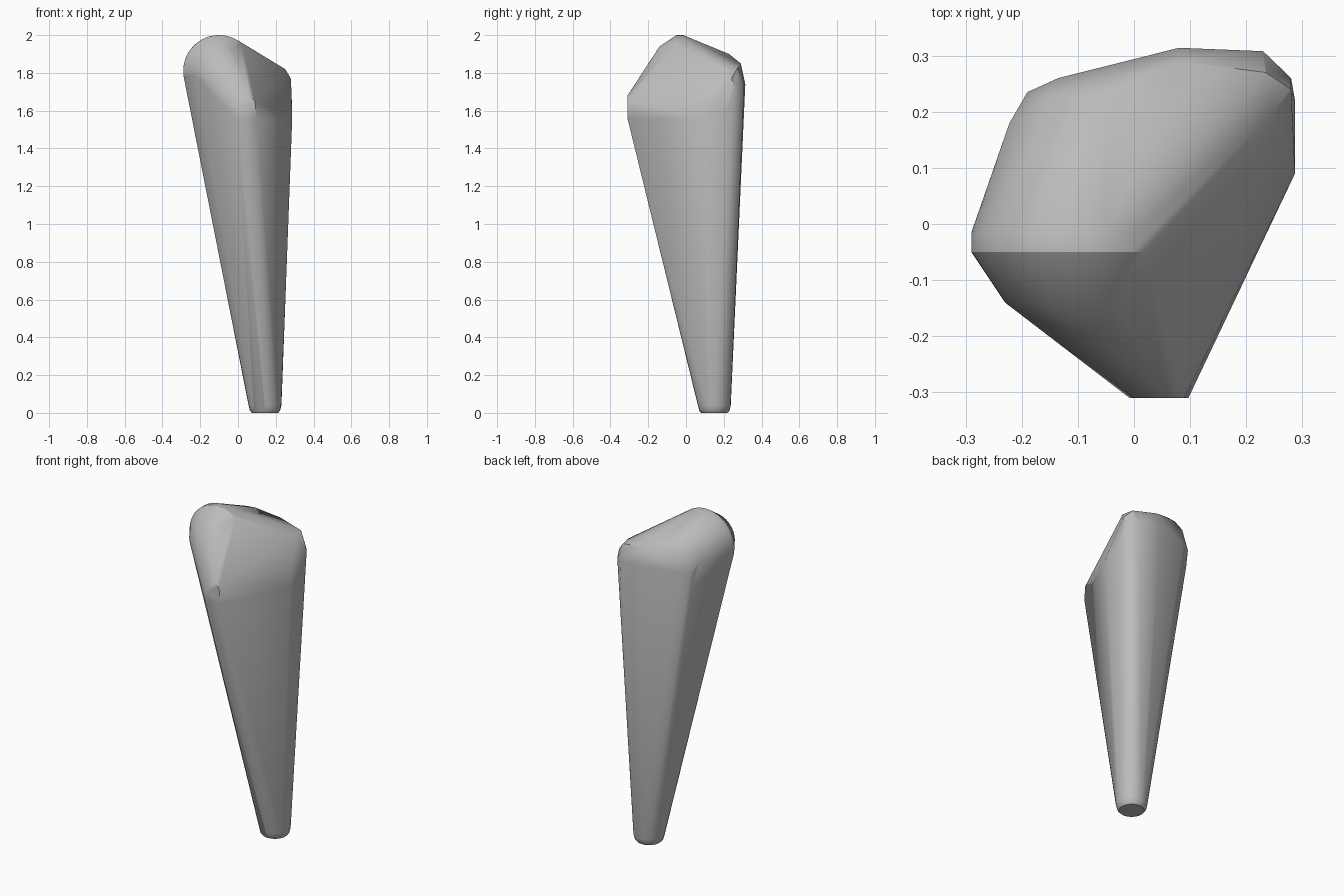
import bpy, bmesh
from math import radians, cos, sin, pi

cube = bpy.data.objects.get("Cube")
if cube:
    bpy.data.objects.remove(cube)


def flat_material(name, value):
    mat = bpy.data.materials.new(name)
    mat.use_nodes = True
    colour = (value, value, value, 1)
    mat.diffuse_color = colour
    mat.node_tree.nodes["Principled BSDF"].inputs["Base Color"].default_value = colour
    return mat


def foot_ring(radius, z, sides=24):
    """Level circle around the foot of the leg."""
    turns = [2 * pi * i / sides for i in range(sides)]
    return [(0.143 + radius * cos(t), 0.15 + radius * sin(t), z) for t in turns]


def head_arc(radius, y, start, end, steps=18):
    """Upright arc across the rounded head."""
    turns = [radians(start + (end - start) * i / steps) for i in range(steps + 1)]
    return [(-0.1 + radius * cos(t), y, 1.81 + radius * sin(t)) for t in turns]


# Rounded foot and rounded head
points = foot_ring(0.07, 0) + foot_ring(0.08, 0.012) + foot_ring(0.087, 0.04)
points += head_arc(0.19, -0.05, 190, 52)
points += head_arc(0.19, -0.015, 190, 60)
points += head_arc(0.13, -0.14, 190, 60)

# Front ridge
points += [(-0.008, -0.31, 1.56), (0.0, -0.31, 1.61), (0.06, -0.31, 1.68),
           (0.09, -0.31, 1.65), (0.097, -0.31, 1.56)]
# Outer shoulder
points += [(0.287, 0.09, 1.56), (0.287, 0.22, 1.6), (0.28, 0.26, 1.72),
           (0.28, 0.24, 1.77), (0.25, 0.2, 1.82), (0.235, 0.27, 1.82)]
# Back edge
points += [(0.23, 0.308, 1.73), (0.08, 0.314, 1.74), (0.08, 0.29, 1.85),
           (-0.04, 0.228, 1.9), (-0.1, 0.228, 1.895), (-0.155, 0.228, 1.86)]
# Inner back corner
points += [(-0.135, 0.26, 1.74), (-0.19, 0.235, 1.74), (-0.21, 0.2, 1.77),
           (-0.222, 0.18, 1.8), (-0.19, 0.22, 1.64)]

# Skin the tapered leg around its profiles
bm = bmesh.new()
for p in points:
    bm.verts.new(p)
hull = bmesh.ops.convex_hull(bm, input=bm.verts)
loose = {v for v in hull["geom_interior"] + hull["geom_unused"]
         if isinstance(v, bmesh.types.BMVert)}
bmesh.ops.delete(bm, geom=list(loose), context="VERTS")
bmesh.ops.dissolve_limit(bm, angle_limit=radians(1), verts=bm.verts, edges=bm.edges)
bmesh.ops.recalc_face_normals(bm, faces=bm.faces)

mesh = bpy.data.meshes.new("tapered_leg")
bm.to_mesh(mesh)
bm.free()
mesh.materials.append(flat_material("light_grey", 0.5))
leg = bpy.data.objects.new("tapered_leg", mesh)
bpy.context.collection.objects.link(leg)

bpy.context.view_layer.objects.active = leg
leg.select_set(True)
bpy.ops.object.shade_smooth_by_angle(angle=radians(30))
